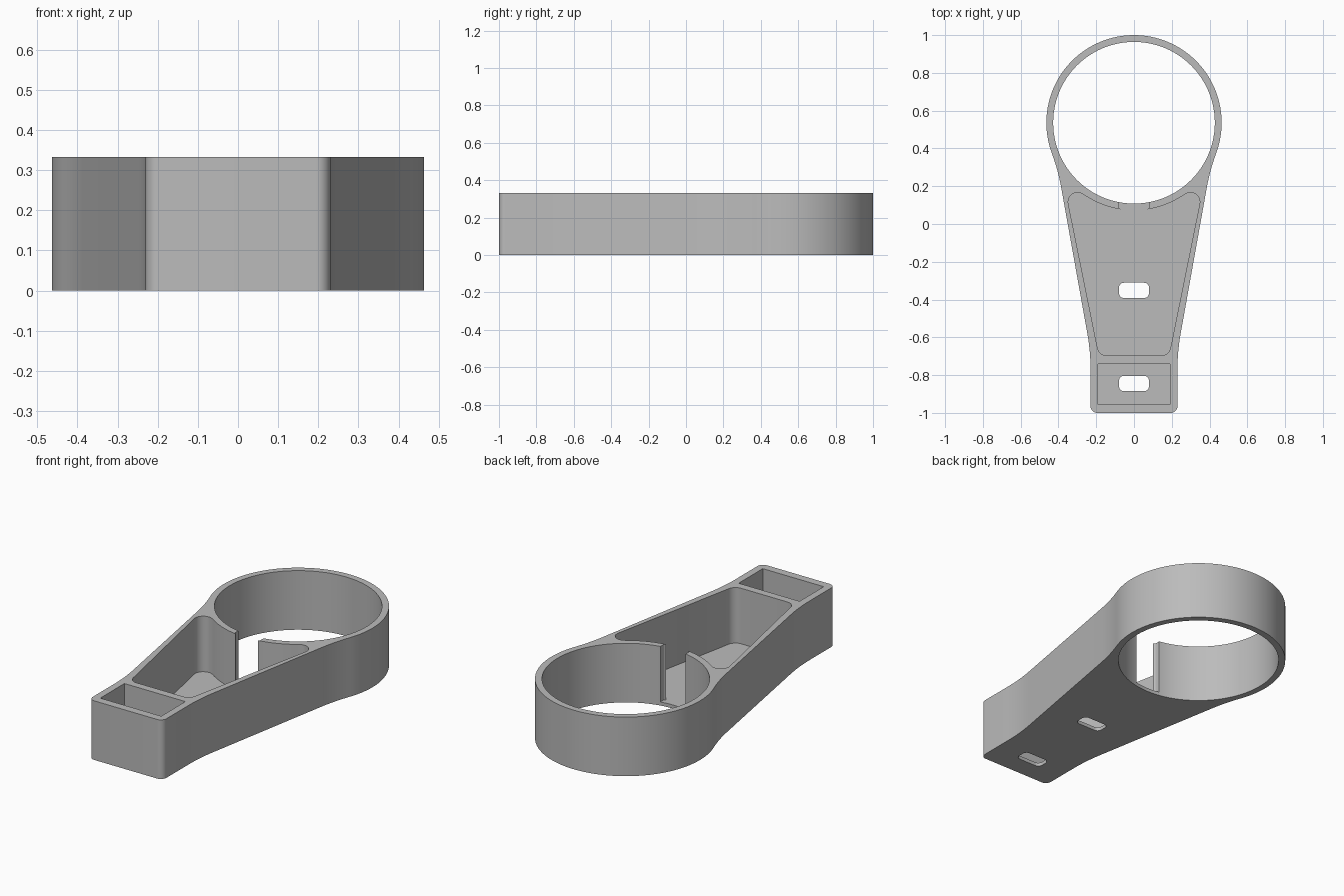
import bpy
import bmesh
from math import sin, cos, tan, radians
from mathutils import Vector, Matrix

cube = bpy.data.objects.get("Cube")
if cube:
    bpy.data.objects.remove(cube, do_unlink=True)

HEIGHT, FLOOR = 0.333, 0.02
RING_Y, BORE, RING = 0.536, 0.428, 0.464

grey = bpy.data.materials.new("plain_grey")
grey.use_nodes = True
colour = (0.5, 0.5, 0.5, 1)
grey.diffuse_color = colour
grey.node_tree.nodes["Principled BSDF"].inputs["Base Color"].default_value = colour


def ring_arc(radius, start, end, steps):
    """Points about the ring centre, angles in degrees from +x."""
    angles = [radians(start + (end - start) * i / steps) for i in range(steps + 1)]
    return [(radius * cos(a), RING_Y + radius * sin(a), 0) for a in angles]


def mirrored(half):
    """Close a right-hand half profile with its mirror image."""
    return half + [(-x, y, r) for x, y, r in reversed(half) if abs(x) > 1e-5]


def rounded(corners, steps=10):
    """Replace every corner (x, y, radius) by a tangent arc."""
    points = []
    for i, (x, y, r) in enumerate(corners):
        p = Vector((x, y))
        if not r:
            points.append(p)
            continue
        a = (Vector(corners[i - 1][:2]) - p).normalized()
        b = (Vector(corners[(i + 1) % len(corners)][:2]) - p).normalized()
        turn = (-a).angle_signed(b)
        start = p + a * r * tan(abs(turn) / 2)
        centre = p + (a + b).normalized() * r / cos(turn / 2)
        for k in range(steps + 1):
            spin = Matrix.Rotation(-turn * k / steps, 2)
            points.append(centre + spin @ (start - centre))
    return points


def prism(name, points, bottom, top):
    """Extrude a flat profile between two heights."""
    bm = bmesh.new()
    face = bm.faces.new([bm.verts.new((p[0], p[1], bottom)) for p in points])
    out = bmesh.ops.extrude_face_region(bm, geom=[face])
    moved = [v for v in out["geom"] if isinstance(v, bmesh.types.BMVert)]
    bmesh.ops.translate(bm, verts=moved, vec=(0, 0, top - bottom))
    bmesh.ops.recalc_face_normals(bm, faces=bm.faces)
    mesh = bpy.data.meshes.new(name)
    bm.to_mesh(mesh)
    bm.free()
    mesh.materials.append(grey)
    obj = bpy.data.objects.new(name, mesh)
    bpy.context.collection.objects.link(obj)
    return obj


def rectangle(half_width, low, high, r=0):
    return rounded(mirrored([(half_width, low, r), (half_width, high, r)]), 6)


# Outer body: square foot, tapered arm and round ring
outline = mirrored([(0.23, -1, 0.035), (0.23, -0.675, 1.1), (0.401, 0.28, 1.1)]
                   + ring_arc(RING, -20, 90, 40))
holder_body = prism("holder_body", rounded(outline), 0, HEIGHT)

# Arm pocket, opening into the ring through a slot between two curved lips
pocket = mirrored([(0.185, -0.697, 0.05), (0.371, 0.222, 0.05)]
                  + ring_arc(RING, -57.4, -81, 10)
                  + [(0.079, 0.079, 0.012), (0.079, 0.25, 0)])

cutters = [
    prism("bore_cutter", ring_arc(BORE, 0, 356.25, 95), -0.1, 0.5),
    prism("pocket_cutter", rounded(pocket), FLOOR, 0.5),
    prism("box_cutter", rectangle(0.19, -0.955, -0.74), FLOOR, 0.5),
    prism("arm_slot_cutter", rectangle(0.079, -0.392, -0.311, 0.025), -0.1, 0.2),
    prism("foot_slot_cutter", rectangle(0.079, -0.885, -0.804, 0.025), -0.1, 0.2),
]

# Cut the openings, then drop the cutters
bpy.ops.object.select_all(action="DESELECT")
holder_body.select_set(True)
bpy.context.view_layer.objects.active = holder_body
for cutter in cutters:
    cutter.hide_render = True
    cut = holder_body.modifiers.new(cutter.name, "BOOLEAN")
    cut.operation = "DIFFERENCE"
    cut.solver = "EXACT"
    cut.object = cutter
    bpy.ops.object.modifier_apply(modifier=cut.name)
    bpy.data.objects.remove(cutter, do_unlink=True)

bpy.ops.object.shade_smooth_by_angle(angle=radians(25))
